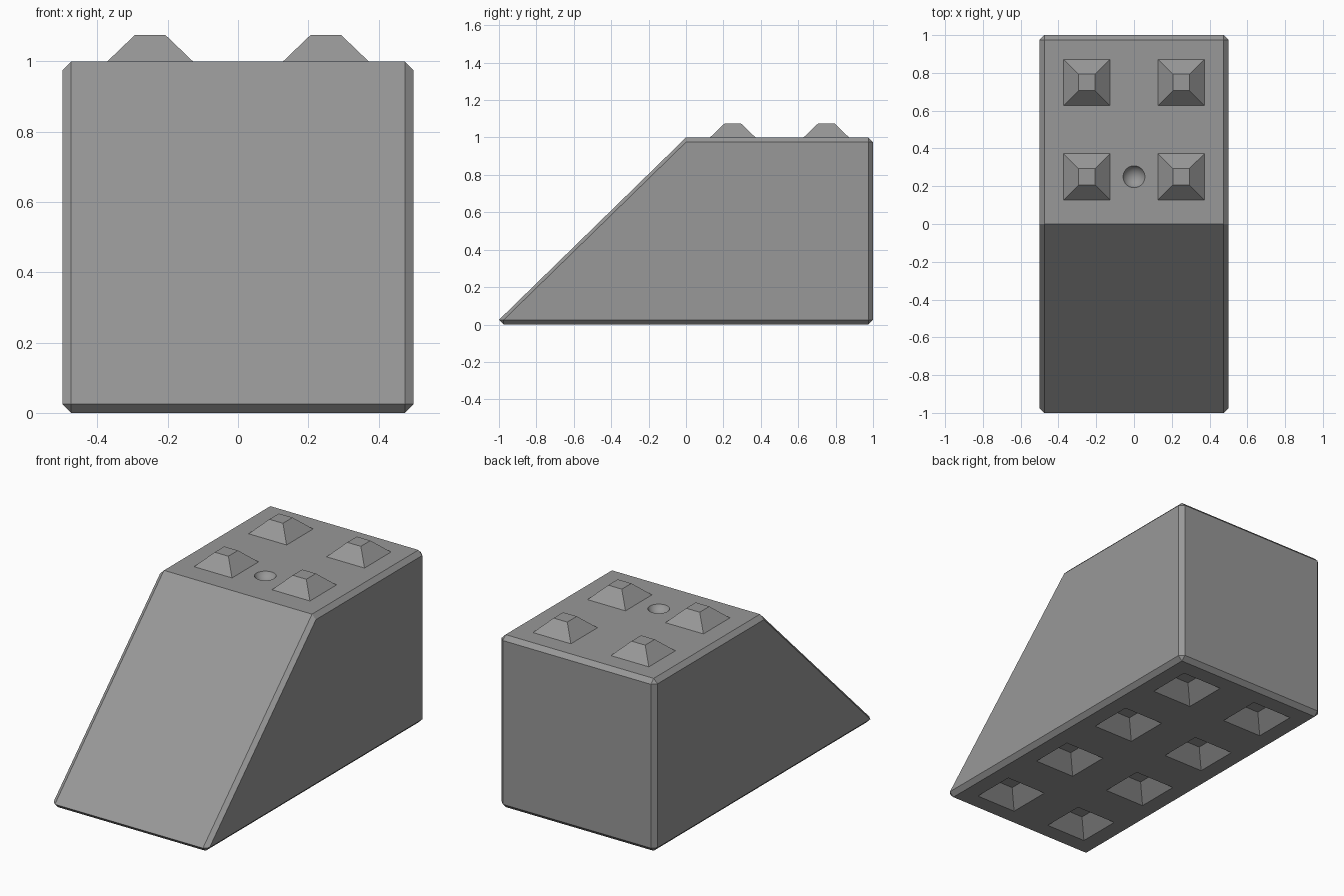
import bpy, bmesh, math

if "Cube" in bpy.data.objects:
    bpy.data.objects.remove(bpy.data.objects["Cube"])

C = 0.025  # edge chamfer


def make_object(name, bm, helper=False):
    bmesh.ops.recalc_face_normals(bm, faces=bm.faces)
    me = bpy.data.meshes.new(name)
    bm.to_mesh(me)
    bm.free()
    me.materials.append(grey)
    ob = bpy.data.objects.new(name, me)
    bpy.context.collection.objects.link(ob)
    if helper:
        ob.hide_render = True
        ob.hide_viewport = True
        ob.display_type = 'WIRE'
    return ob


def frusta(name, ys, z0, h0, z1, h1):
    """Square truncated pyramids in two columns, one row per y."""
    bm = bmesh.new()
    for x in (-0.25, 0.25):
        for y in ys:
            rings = [[bm.verts.new((x + sx * h, y + sy * h, z))
                      for sx, sy in ((-1, -1), (1, -1), (1, 1), (-1, 1))]
                     for z, h in ((z0, h0), (z1, h1))]
            low, high = rings
            bm.faces.new(low[::-1])
            bm.faces.new(high)
            for i in range(4):
                j = (i + 1) % 4
                bm.faces.new((low[i], low[j], high[j], high[i]))
    return make_object(name, bm, True)


# Dark grey finish
grey = bpy.data.materials.new("dark_grey")
grey.diffuse_color = (0.314, 0.314, 0.314, 1)
grey.use_nodes = True
grey.node_tree.nodes["Principled BSDF"].inputs["Base Color"].default_value = grey.diffuse_color

# Chamfered wedge body: full profile plus inset side profile
outer = [(-1 + C, 0), (-1, C), (0, 1), (1 - C, 1), (1, 1 - C), (1, C), (1 - C, 0)]
inset = [(-1 + C, C), (0, 1 - C), (1 - C, 1 - C), (1 - C, C)]
bm = bmesh.new()
for s in (-1, 1):
    for y, z in outer:
        bm.verts.new((s * (0.5 - C), y, z))
    for y, z in inset:
        bm.verts.new((s * 0.5, y, z))
bmesh.ops.convex_hull(bm, input=bm.verts)
bmesh.ops.dissolve_limit(bm, angle_limit=math.radians(1), verts=bm.verts, edges=bm.edges)
body = make_object("sloped_block", bm)

# Studs on top (bases sunk slightly into the block)
studs = frusta("top_studs", (0.25, 0.75), 0.98, 0.1428, 1.075, 0.0438)

# Matching sockets underneath
sockets = frusta("socket_cutter", (-0.75, -0.25, 0.25, 0.75), -0.02, 0.1505, 0.08, 0.044)

# Shallow round dimple between the front studs
rim, depth = 0.058, 0.035
radius = (rim ** 2 + depth ** 2) / (2 * depth)
bm = bmesh.new()
bmesh.ops.create_uvsphere(bm, u_segments=32, v_segments=24, radius=radius)
bmesh.ops.translate(bm, verts=bm.verts, vec=(0, 0.25, 1 - depth + radius))
for f in bm.faces:
    f.smooth = True
dimple = make_object("dimple_cutter", bm, True)

for tool, op in ((studs, 'UNION'), (sockets, 'DIFFERENCE'), (dimple, 'DIFFERENCE')):
    mod = body.modifiers.new(tool.name, 'BOOLEAN')
    mod.object = tool
    mod.operation = op
    mod.solver = 'EXACT'

# Apply the booleans, drop the helpers, keep edges sharp
bpy.context.view_layer.objects.active = body
body.select_set(True)
for mod in list(body.modifiers):
    bpy.ops.object.modifier_apply(modifier=mod.name)
for tool in (studs, sockets, dimple):
    bpy.data.objects.remove(tool)
bpy.ops.object.shade_smooth_by_angle(angle=math.radians(20))
